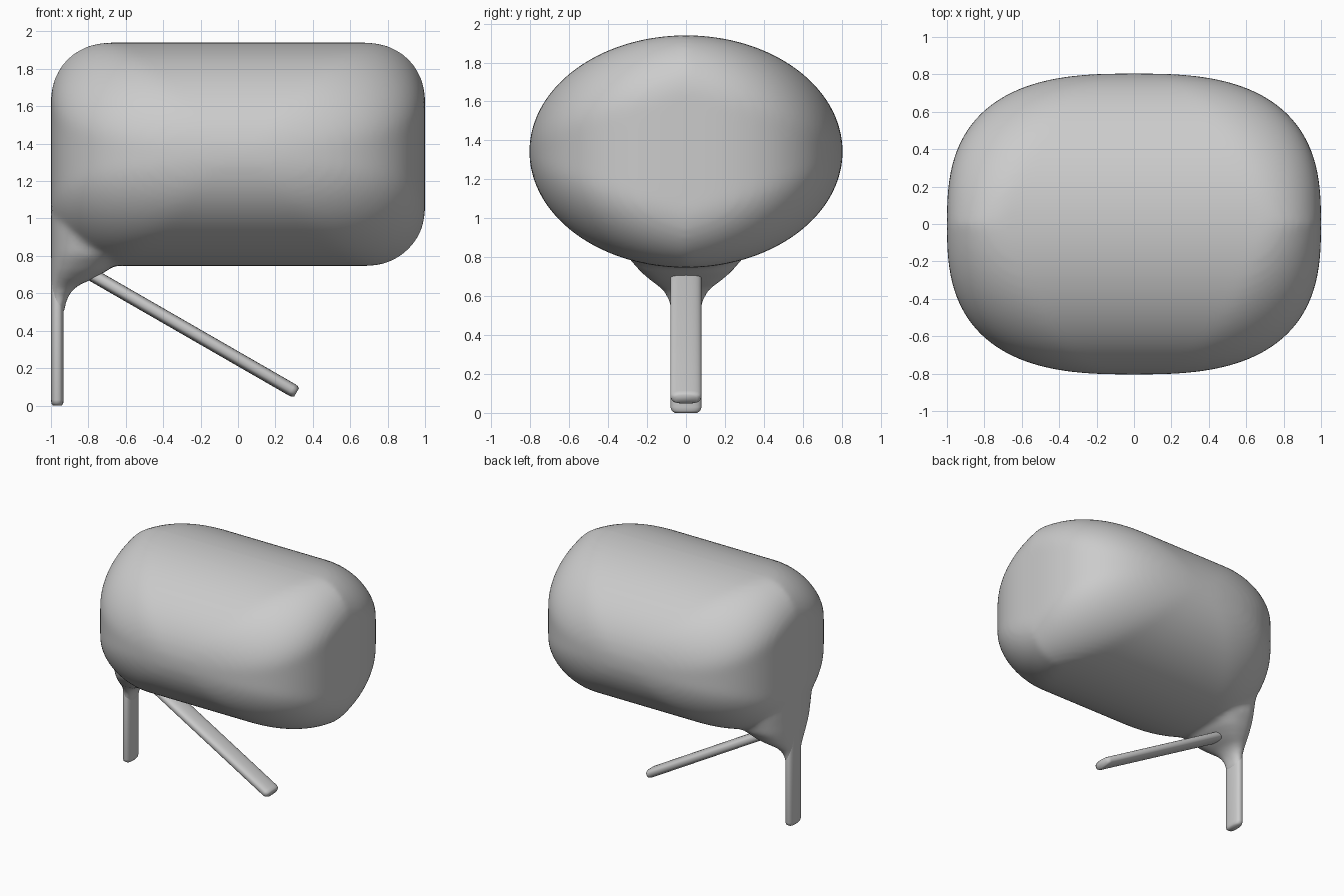
import bpy, bmesh, math
from mathutils import Vector

if "Cube" in bpy.data.objects:
    bpy.data.objects.remove(bpy.data.objects["Cube"])

grey = bpy.data.materials.new("light_grey")
grey.diffuse_color = (0.6, 0.6, 0.6, 1)
grey.use_nodes = True
grey.node_tree.nodes["Principled BSDF"].inputs["Base Color"].default_value = grey.diffuse_color


def loft(bm, rings):
    """Skin closed rings of equal length and cap both ends."""
    rows = [[bm.verts.new(p) for p in r] for r in rings]
    n = len(rows[0])
    for a, b in zip(rows, rows[1:]):
        for i in range(n):
            j = (i + 1) % n
            bm.faces.new((a[i], a[j], b[j], b[i]))
    bm.faces.new(rows[0][::-1])
    bm.faces.new(rows[-1])


def finish(bm, name):
    bmesh.ops.recalc_face_normals(bm, faces=bm.faces)
    for f in bm.faces:
        f.smooth = True
    me = bpy.data.meshes.new(name)
    bm.to_mesh(me)
    bm.free()
    me.materials.append(grey)
    ob = bpy.data.objects.new(name, me)
    bpy.context.collection.objects.link(ob)
    return ob


def body_ring(t):
    """Rounded rectangle in XZ, shrinking towards the front and back."""
    u = abs(math.sin(t))
    hx = max(1 - u ** 2.75, 1e-4) ** (1 / 2.75)
    hz = 0.597 * max(1 - u ** 2, 1e-4) ** 0.5
    rx, rz = hx * (0.3 + 0.3 * u), hz * (0.5 + 0.35 * u)
    pts = []
    for q in range(4):
        sx, sz = ((1, 1), (-1, 1), (-1, -1), (1, -1))[q]
        for k in range(13):
            a = math.pi / 2 * (q + k / 12)
            pts.append((sx * (hx - rx) + rx * math.cos(a), 0.805 * math.sin(t),
                        1.343 + sz * (hz - rz) + rz * math.sin(a)))
    return pts


def flare_ring(z, x1, hy, x0=-1.0, n=28):
    cx, rx = (x0 + x1) / 2, (x1 - x0) / 2
    pts = []
    for i in range(n):
        c, s = math.cos(2 * math.pi * i / n), math.sin(2 * math.pi * i / n)
        pts.append((cx + rx * math.copysign(abs(c) ** 0.7, c),
                    hy * math.copysign(abs(s) ** 0.9, s), z))
    return pts


# body with the flare that runs down into the leg, fused into one skin
bm = bmesh.new()
loft(bm, [body_ring(math.pi / 2 * (i / 24 - 1) * 0.995) for i in range(49)])
loft(bm, [flare_ring(*r) for r in (
    (0.48, -0.93, 0.078), (0.55, -0.92, 0.083), (0.60, -0.90, 0.10),
    (0.64, -0.86, 0.13), (0.67, -0.79, 0.17), (0.72, -0.70, 0.23),
    (0.80, -0.60, 0.30), (0.95, -0.55, 0.35), (1.15, -0.55, 0.33))])
body = finish(bm, "body")
rm = body.modifiers.new("fuse", 'REMESH')
rm.mode = 'VOXEL'
rm.voxel_size = 0.02
rm.use_smooth_shade = True
sm = body.modifiers.new("soften", 'SMOOTH')
sm.factor = 0.5
sm.iterations = 12


def bar(name, p, q, thick, half_y):
    """Flat rounded bar in the XZ plane with softened ends."""
    p, q = Vector(p), Vector(q)
    d = (q - p).normalized()
    side = Vector((d.z, 0, -d.x))
    length = (q - p).length
    rings = []
    for s, k in ((0, 0.8), (0.012, 0.95), (0.03, 1), (length - 0.03, 1),
                 (length - 0.012, 0.93), (length, 0.72)):
        ring = []
        for i in range(24):
            a = 2 * math.pi * i / 24
            c, w = math.cos(a), math.sin(a)
            ring.append(p + d * s
                        + side * (thick / 2 * k * math.copysign(abs(c) ** 0.75, c))
                        + Vector((0, half_y * k * math.copysign(abs(w) ** 0.75, w), 0)))
        rings.append(ring)
    bm = bmesh.new()
    loft(bm, rings)
    return finish(bm, name)


# upright leg and slanting strut
bar("leg", (-0.966, 0, 0.75), (-0.966, 0, 0), 0.068, 0.08)
bar("strut", (-0.86, 0, 0.745), (0.313, 0, 0.07), 0.07, 0.08)
